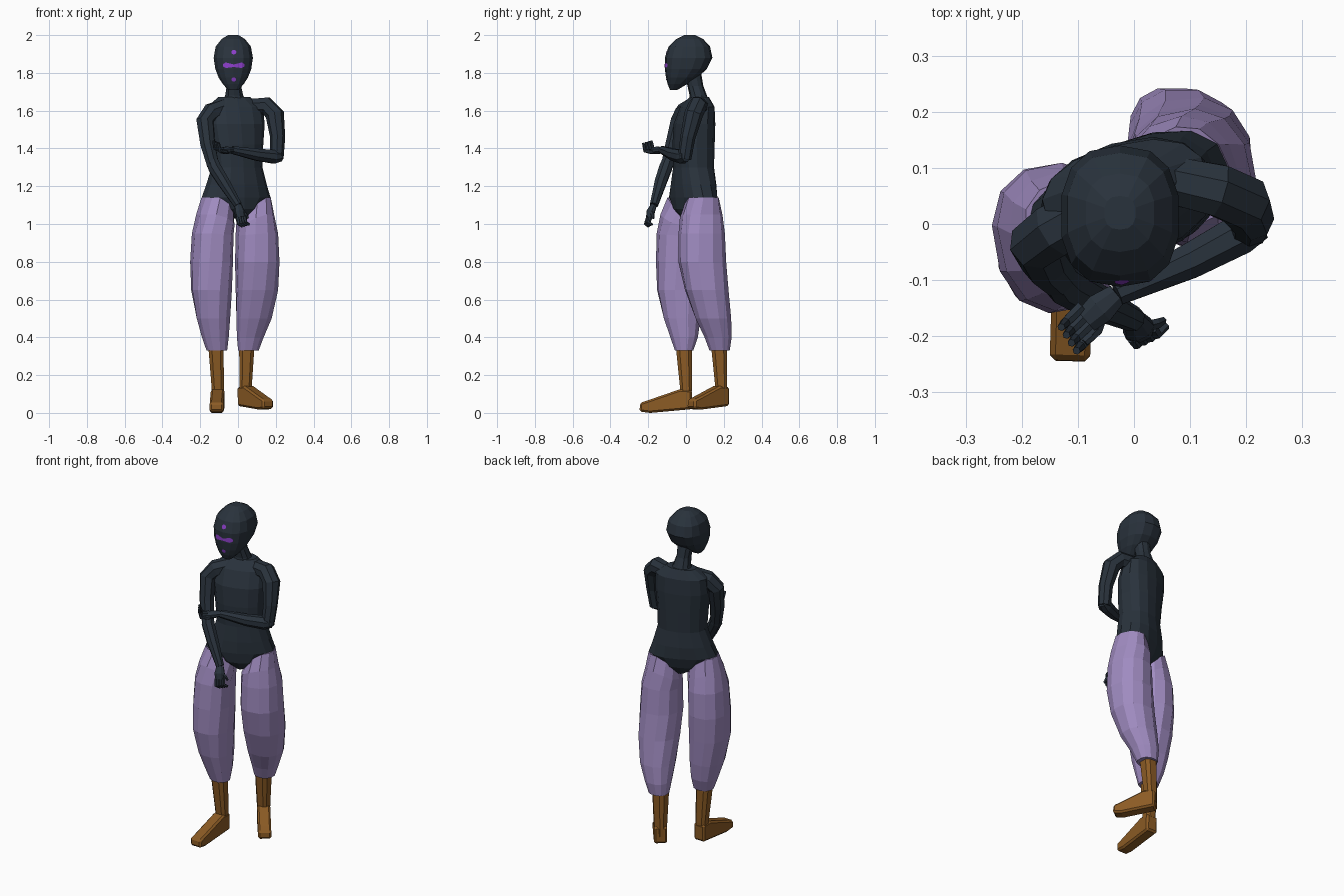
import bpy, bmesh, math
from mathutils import Vector, Matrix, Quaternion
from mathutils.bvhtree import BVHTree

if "Cube" in bpy.data.objects:
    bpy.data.objects.remove(bpy.data.objects["Cube"])


def material(name, rgb):
    m = bpy.data.materials.new(name)
    m.diffuse_color = (*rgb, 1)
    m.use_nodes = True
    m.node_tree.nodes["Principled BSDF"].inputs["Base Color"].default_value = m.diffuse_color
    return m


SLATE = material("dark slate", (0.022, 0.032, 0.045))
LILAC = material("lilac cloth", (0.35, 0.26, 0.53))
LEATHER = material("brown leather", (0.26, 0.105, 0.018))
VIOLET = material("violet paint", (0.27, 0.05, 0.60))


def make(name, verts, faces, mat, recalc=True):
    mesh = bpy.data.meshes.new(name)
    mesh.from_pydata([tuple(v) for v in verts], [], faces)
    if recalc:
        bm = bmesh.new()
        bm.from_mesh(mesh)
        bmesh.ops.recalc_face_normals(bm, faces=bm.faces)
        bm.to_mesh(mesh)
        bm.free()
    mesh.materials.append(mat)
    ob = bpy.data.objects.new(name, mesh)
    bpy.context.collection.objects.link(ob)
    return ob


def skin(name, rings, mat):
    n = len(rings[0])
    faces = [(r * n + i, r * n + (i + 1) % n, (r + 1) * n + (i + 1) % n, (r + 1) * n + i)
             for r in range(len(rings) - 1) for i in range(n)]
    faces += [tuple(range(n)), tuple(range((len(rings) - 1) * n, len(rings) * n))]
    return make(name, [v for r in rings for v in r], faces, mat)


def outline(n, p):
    """Unit rounded-square outline."""
    out = []
    for i in range(n):
        a = 2 * math.pi * (i + 0.5) / n
        c, s = math.cos(a), math.sin(a)
        out.append((math.copysign(abs(c) ** (2 / p), c), math.copysign(abs(s) ** (2 / p), s)))
    return out


def loft(name, sections, mat, n=12, p=2.3, side=0):
    """Horizontal sections: x, y, z, half width, half depth, turn, inward drop."""
    rings = []
    for x, y, z, a, b, turn, drop in sections:
        rot = Matrix.Rotation(math.radians(turn), 3, 'Z')
        rings.append([Vector((x, y, z - drop * max(0, -side * u * a))) + rot @ Vector((u * a, v * b, 0))
                      for u, v in outline(n, p)])
    return skin(name, rings, mat)


def tube(name, path, radii, mat, n=8, flat=1.0):
    """Tapered limb along a path, frames carried without twist."""
    pts = [Vector(q) for q in path]
    prev, q, rings = None, None, []
    for i, c in enumerate(pts):
        t = (pts[min(i + 1, len(pts) - 1)] - pts[max(i - 1, 0)]).normalized()
        q = t.to_track_quat('Z', 'Y') if prev is None else prev.rotation_difference(t) @ q
        prev = t
        rings.append([c + q @ Vector((u * radii[i], v * radii[i] * flat, 0)) for u, v in outline(n, 2.0)])
    return skin(name, rings, mat)


# Head: z, half width, front y, back y
head = loft("head", [(-0.025, (f + k) / 2, z, w, (k - f) / 2, 0, 0) for z, w, f, k in (
    (1.71, .028, -.085, -.045), (1.74, .056, -.097, .005), (1.775, .079, -.106, .06),
    (1.82, .097, -.112, .11), (1.88, .106, -.112, .14), (1.94, .095, -.092, .127),
    (1.98, .062, -.05, .09), (2.0, .028, -.01, .05))], SLATE, n=14, p=2.5)
loft("neck", [(-.02, .075, 1.62, .075, .06, 10, 0), (-.02, .065, 1.68, .05, .046, 0, 0),
              (-.022, .05, 1.73, .04, .042, 0, 0), (-.025, .035, 1.80, .045, .045, 0, 0)], SLATE, n=10)

# Painted face marks, laid on the head
tree = BVHTree.FromPolygons([v.co.copy() for v in head.data.vertices],
                            [tuple(f.vertices) for f in head.data.polygons])


def on_face(x, z):
    hit = tree.ray_cast(Vector((x, -1, z)), Vector((0, 1, 0)))[0]
    return (x, hit.y - 0.003, z)


for label, z, r in (("forehead_dot", 1.91, .014), ("mouth_dot", 1.765, .013)):
    ring = [on_face(-.022 + r * math.cos(k * math.pi / 4), z + r * .9 * math.sin(k * math.pi / 4))
            for k in range(8)]
    make(label, ring, [tuple(range(8))], VIOLET, False)
band = [(-.08, 1.834, 1.846), (-.065, 1.826, 1.856), (-.045, 1.828, 1.85), (-.022, 1.831, 1.845),
        (0, 1.828, 1.85), (.02, 1.826, 1.856), (.035, 1.834, 1.846)]
make("eye_band", [on_face(x, z) for x, lo, hi in band for z in (lo, hi)],
     [(2 * i, 2 * i + 2, 2 * i + 3, 2 * i + 1) for i in range(len(band) - 1)], VIOLET, False)

# Torso, twisting from hips to shoulders
loft("torso", [(0, .035, 1.03, .03, .06, 25, 0), (-.005, .035, 1.08, .12, .092, 25, 0),
               (-.01, .038, 1.14, .192, .104, 25, 0), (-.008, .04, 1.21, .165, .106, 23, 0),
               (-.005, .04, 1.30, .136, .1, 20, 0), (-.008, .04, 1.42, .143, .104, 18, 0),
               (-.012, .045, 1.53, .155, .102, 16, 0), (-.016, .06, 1.62, .15, .082, 15, 0),
               (-.02, .07, 1.672, .085, .048, 12, 0)], SLATE, n=14)

# Baggy trousers: x, y, z, half width, half depth, turn, inward drop
loft("right_trouser_leg", [(-.112, -.01, .33, .056, .05, 0, 0), (-.12, -.01, .4, .073, .075, 0, 0),
     (-.13, -.02, .5, .091, .1, 0, 0), (-.14, -.03, .65, .108, .124, 5, 0),
     (-.14, -.025, .8, .111, .134, 10, 0), (-.134, -.023, .95, .107, .132, 12, .1),
     (-.12, -.02, 1.05, .098, .115, 18, .6), (-.108, -.008, 1.14, .084, .09, 25, 1.25)],
     LILAC, side=-1)
loft("left_trouser_leg", [(.055, .178, .33, .056, .055, 0, 0), (.065, .17, .4, .073, .074, 0, 0),
     (.085, .145, .5, .096, .097, 0, 0), (.1, .11, .65, .113, .116, 5, 0),
     (.102, .086, .8, .116, .126, 10, 0), (.1, .083, .95, .11, .122, 12, .1),
     (.09, .08, 1.05, .098, .112, 18, .6), (.088, .083, 1.14, .084, .09, 25, 1.25)],
     LILAC, side=1)


# Boots: shaft plus a bevelled wedge foot
def boot(name, top, heel, direction, length, lift):
    loft(name + "_shaft", [(heel[0], heel[1], .08, .034, .03, 0, 0), (heel[0], heel[1], .13, .034, .033, 0, 0),
                           (*top, .36, .043, .045, 0, 0)], LEATHER, n=8, p=3)
    f = Vector((*direction, 0)).normalized()
    s = Vector((-f.y, f.x, 0))
    profile = [(-.03, .025), (-.032, .125), (.032, .13), (.2, .072), (.243, .058), (.245, .012), (.19, .005)]
    rings = [[Vector((*heel, z + lift)) + f * (d * (length if d > .05 else 1)) + s * w for d, z in profile]
             for w in (-.036, .036)]
    foot = skin(name + "_foot", rings, LEATHER)
    mod = foot.modifiers.new("soft edges", 'BEVEL')
    mod.width, mod.segments = .01, 1


boot("right_boot", (-.117, -.012), (-.107, 0), (-.03, -1), 1.0, -.005)
boot("left_boot", (.047, .175), (.04, .187), (.6, -.8), .83, .012)

# Arms
tube("right_upper_arm", [(-.07, .03, 1.615), (-.14, -.01, 1.59), (-.175, -.035, 1.545),
     (-.16, -.07, 1.42), (-.132, -.1, 1.31)], [.05, .052, .048, .041, .034], SLATE)
tube("right_forearm", [(-.14, -.09, 1.35), (-.125, -.107, 1.3), (-.075, -.135, 1.22), (0, -.17, 1.1)],
     [.03, .037, .034, .023], SLATE)
tube("left_upper_arm", [(.06, .08, 1.62), (.15, .06, 1.625), (.195, .04, 1.58), (.21, .01, 1.46),
     (.205, -.008, 1.345)], [.045, .05, .05, .04, .036], SLATE)
tube("left_forearm", [(.225, .0, 1.36), (.19, -.018, 1.356), (.1, -.066, 1.367), (-.03, -.125, 1.392)],
     [.03, .039, .034, .022], SLATE)


# Hands: flattened palm, four fingers fanned along a spread vector, thumb
def hand(name, palm, finger, spread, thumb):
    tube(name + "_palm", palm, [.021, .03, .025], SLATE, flat=.7)
    for k in range(4):
        off = Vector(spread) * (k - 1.5)
        tube(f"{name}_finger_{k + 1}", [Vector(q) + off for q in finger], [.011, .01, .007], SLATE, n=6)
    tube(name + "_thumb", thumb, [.012, .01, .007], SLATE, n=6)


hand("right_hand", [(0, -.17, 1.1), (.008, -.187, 1.065), (.014, -.193, 1.035)],
     [(.014, -.193, 1.04), (.022, -.205, 1.005), (.04, -.19, .992)], (.012, .006, .003),
     [(.01, -.185, 1.075), (.04, -.178, 1.05), (.052, -.172, 1.03)])
hand("left_hand", [(-.03, -.125, 1.392), (-.06, -.15, 1.39), (-.085, -.172, 1.388)],
     [(-.08, -.168, 1.388), (-.108, -.196, 1.393), (-.116, -.205, 1.435)], (-.009, .014, .004),
     [(-.055, -.155, 1.385), (-.065, -.19, 1.38), (-.088, -.212, 1.392)])
